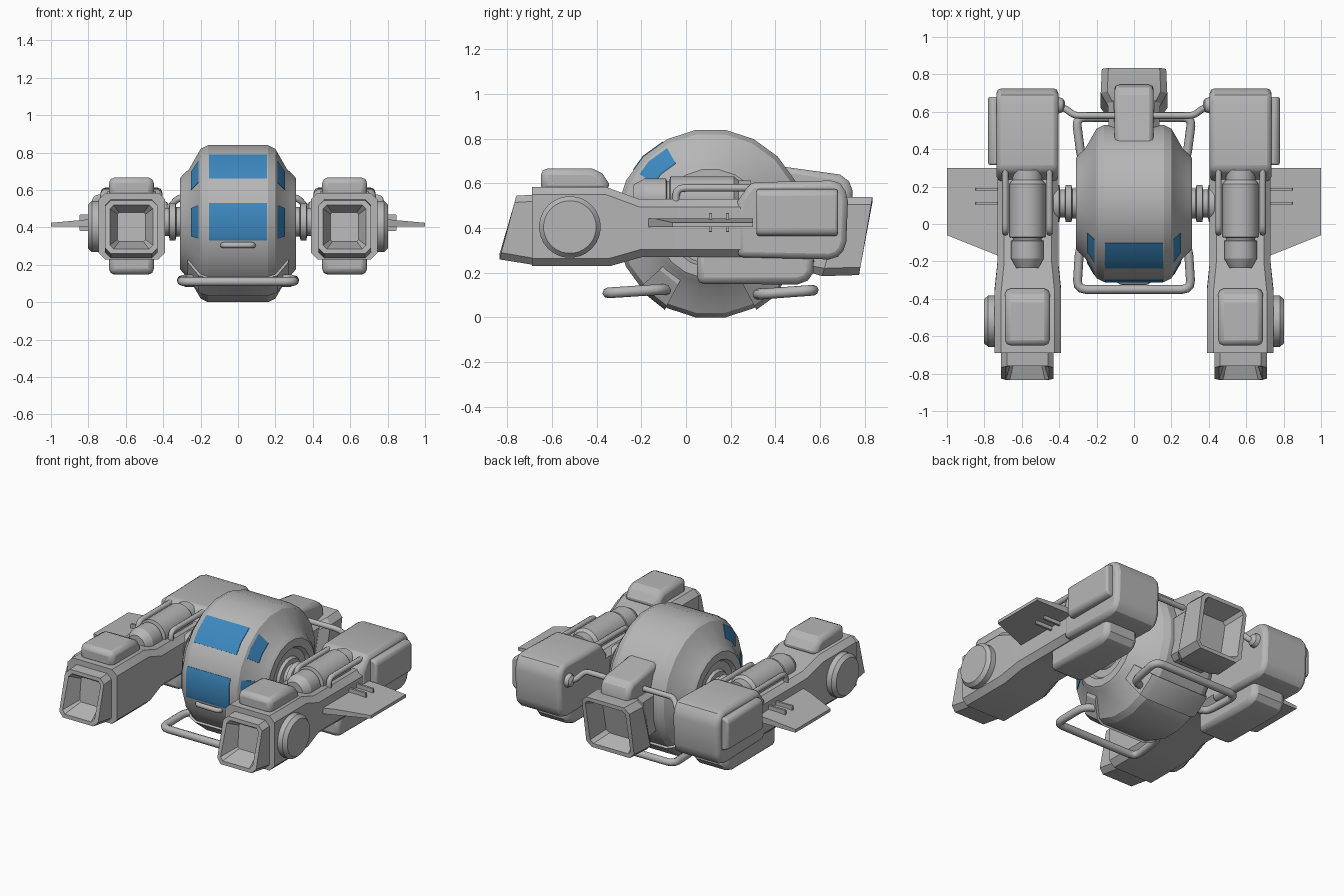
import bpy, bmesh, math
from mathutils import Vector

if "Cube" in bpy.data.objects:
    bpy.data.objects.remove(bpy.data.objects["Cube"])


def material(name, rgb):
    m = bpy.data.materials.new(name)
    m.diffuse_color = (*rgb, 1)
    m.use_nodes = True
    m.node_tree.nodes["Principled BSDF"].inputs["Base Color"].default_value = m.diffuse_color
    return m


GREY = material("hull grey", (0.47, 0.47, 0.47))
BLUE = material("window blue", (0.045, 0.245, 0.52))
CY, CZ = 0.11, 0.42      # cabin axis
NX = 0.57                # pod centre line


def finish(name, bm, mat=GREY, bevel=0, mirror=False, segs=2):
    bmesh.ops.recalc_face_normals(bm, faces=bm.faces)
    me = bpy.data.meshes.new(name)
    bm.to_mesh(me)
    bm.free()
    me.shade_smooth()
    me.set_sharp_from_angle(angle=math.radians(25))
    me.materials.append(mat)
    ob = bpy.data.objects.new(name, me)
    bpy.context.collection.objects.link(ob)
    if bevel:
        b = ob.modifiers.new("bevel", 'BEVEL')
        b.width, b.segments, b.limit_method = bevel, segs, 'ANGLE'
        b.angle_limit = math.radians(40)
    if mirror:
        ob.modifiers.new("mirror", 'MIRROR')
    return ob


def skin(rings, ring_closed=True, loop=False, caps=True):
    """Bridge rows of points into a mesh."""
    bm = bmesh.new()
    rows = [[bm.verts.new(p) for p in r] for r in rings]
    pairs = list(zip(rows, rows[1:])) + ([(rows[-1], rows[0])] if loop else [])
    n = len(rows[0])
    for a, b in pairs:
        for i in range(n if ring_closed else n - 1):
            j = (i + 1) % n
            bm.faces.new((a[i], a[j], b[j], b[i]))
    if caps:
        bm.faces.new(rows[0])
        bm.faces.new(rows[-1])
    return bm


def lathe(name, centre, axis, profile, n=24, mirror=True):
    """Turn (along, radius) points around the x or y axis."""
    rings = []
    for t, r in profile:
        ring = []
        for i in range(n):
            a = 2 * math.pi * (i + 0.5) / n
            u, v = r * math.cos(a), r * math.sin(a)
            ring.append(Vector(centre) + Vector((t, -u, v) if axis == 'X' else (u, t, v)))
        rings.append(ring)
    return finish(name, skin(rings), mirror=mirror)


def cabin_patch(name, outer, thick, a0, a1, mat=GREY, mirror=False):
    """Thin plate following the 20-sided cabin between two angles (0 = front)."""
    angles = [a0] + [a for a in range(9, 360, 18) if a0 < a < a1] + [a1]
    if a0 < -9 < a1:
        angles.insert(1, -9)
    loop = outer + [(x, r - thick) for x, r in reversed(outer)]
    rings = []
    for a in angles:
        k = math.cos(math.radians(9)) / math.cos(math.radians((a + 9) % 18 - 9))
        c, s = math.cos(math.radians(a)), math.sin(math.radians(a))
        rings.append([(x, CY - r * k * c, CZ + r * k * s) for x, r in loop])
    return finish(name, skin(rings), mat, mirror=mirror)


def loft(name, sections, bevel=0, mirror=True):
    """Chamfered rectangles: (y at bottom, y at top, x0, x1, z0, z1, chamfer)."""
    rings = []
    for yb, yt, x0, x1, z0, z1, c in sections:
        pts = [(x0 + c, z0), (x1 - c, z0), (x1, z0 + c), (x1, z1 - c),
               (x1 - c, z1), (x0 + c, z1), (x0, z1 - c), (x0, z0 + c)]
        rings.append([(x, yb + (yt - yb) * (z - z0) / (z1 - z0), z) for x, z in pts])
    return finish(name, skin(rings), bevel=bevel, mirror=mirror)


def prism(name, yz, x0, x1, bevel=0, mirror=True):
    """Side outline extruded across x."""
    return finish(name, skin([[(x, y, z) for y, z in yz] for x in (x0, x1)]),
                  bevel=bevel, mirror=mirror)


def tube(name, pts, r, fillet=0.04):
    """Round pipe along a path with rounded corners."""
    p = [Vector(q) for q in pts]
    path = [p[0]]
    for a, b, c in zip(p, p[1:], p[2:]):
        s = b + (a - b).normalized() * min(fillet, (a - b).length * 0.45)
        e = b + (c - b).normalized() * min(fillet, (c - b).length * 0.45)
        path += [s.lerp(b, t).lerp(b.lerp(e, t), t) for t in (0, 0.33, 0.67, 1)]
    path.append(p[-1])
    cu = bpy.data.curves.new(name, 'CURVE')
    cu.dimensions = '3D'
    cu.bevel_depth, cu.bevel_resolution, cu.use_fill_caps = r, 2, True
    sp = cu.splines.new('POLY')
    sp.points.add(len(path) - 1)
    for q, v in zip(sp.points, path):
        q.co = (*v, 1)
    cu.materials.append(GREY)
    ob = bpy.data.objects.new(name, cu)
    bpy.context.collection.objects.link(ob)


# Cabin: wide wheel-shaped body with stepped side caps
half = [(0.16, 0.425), (0.2, 0.405), (0.262, 0.295), (0.295, 0.265), (0.31, 0.245),
        (0.31, 0.195), (0.288, 0.18), (0.288, 0.13), (0.305, 0.12)]
lathe("cabin", (0, CY, CZ), 'X', [(-x, r) for x, r in reversed(half)] + half, 20, False)

# Windows: two rows of one centre pane and two side panes
for row, a0, a1 in (("upper", 35, 60), ("lower", -12, 15)):
    cabin_patch(row + "_window", [(-0.155, 0.429), (0.155, 0.429)], 0.008, a0, a1, BLUE)
    cabin_patch(row + "_side_window", [(0.211, 0.393), (0.252, 0.321)], 0.008, a0, a1, BLUE, True)

# Belly armour where the skids attach
for where, a0, a1 in (("front", -62, -42), ("rear", 222, 242)):
    cabin_patch(where + "_belly_plate",
                [(-0.27, 0.31), (-0.21, 0.418), (-0.16, 0.438), (0.16, 0.438), (0.21, 0.418), (0.27, 0.31)],
                0.04, a0, a1)

# Skids and front handle
tube("front_skid", [(-0.22, -0.08, 0.125), (-0.29, -0.12, 0.125), (-0.305, -0.35, 0.11),
                    (0.305, -0.35, 0.11), (0.29, -0.12, 0.125), (0.22, -0.08, 0.125)], 0.024, 0.05)
tube("rear_skid", [(-0.22, 0.32, 0.105), (-0.28, 0.34, 0.105), (-0.31, 0.57, 0.122),
                   (0.31, 0.57, 0.122), (0.28, 0.34, 0.105), (0.22, 0.32, 0.105)], 0.024, 0.05)
tube("front_handle", [(-0.08, -0.27, 0.305), (-0.08, -0.31, 0.305),
                      (0.08, -0.31, 0.305), (0.08, -0.27, 0.305)], 0.016, 0.02)

# Axles joining cabin to pods
lathe("axle", (0, CY, 0.43), 'X', [(0.27, 0.08), (0.33, 0.08), (0.335, 0.1), (0.365, 0.1),
                                   (0.37, 0.075), (0.395, 0.075), (0.4, 0.1), (0.43, 0.1)])

# Tail engine: neck, open nozzle and top housing
loft("tail_neck", [(0.4, 0.4, -0.13, 0.13, 0.24, 0.53, 0.03),
                   (0.66, 0.66, -0.14, 0.14, 0.22, 0.53, 0.03)], mirror=False)
loft("tail_nozzle", [(0.56, 0.64, -0.14, 0.14, 0.2, 0.52, 0.03),
                     (0.61, 0.71, -0.178, 0.178, 0.185, 0.54, 0.035),
                     (0.775, 0.835, -0.172, 0.172, 0.19, 0.54, 0.035),
                     (0.775, 0.835, -0.145, 0.145, 0.215, 0.515, 0.02),
                     (0.66, 0.71, -0.11, 0.11, 0.25, 0.48, 0.02)], mirror=False)
prism("tail_housing", [(0.4, 0.5), (0.4, 0.68), (0.69, 0.64), (0.73, 0.61), (0.745, 0.57), (0.745, 0.5)],
      -0.105, 0.105, 0.025, False)

# Pod bodies: front block tapering into a slimmer middle, then a rounded rear block
loft("pod_body", [(-0.69, -0.69, 0.39, 0.745, 0.23, 0.585, 0.035),
                  (-0.34, -0.36, 0.39, 0.745, 0.23, 0.585, 0.035),
                  (-0.2, -0.21, 0.405, 0.73, 0.27, 0.53, 0.035),
                  (0.35, 0.35, 0.405, 0.73, 0.27, 0.53, 0.035)])
prism("pod_rear", [(0.23, 0.27), (0.23, 0.52), (0.29, 0.605), (0.65, 0.613), (0.69, 0.6), (0.715, 0.565),
                   (0.725, 0.52), (0.718, 0.34), (0.705, 0.3), (0.68, 0.272), (0.64, 0.26)],
      0.405, 0.735, 0.025)
loft("pod_nozzle", [(-0.68, -0.68, 0.43, 0.71, 0.235, 0.55, 0.03),
                    (-0.835, -0.76, 0.43, 0.71, 0.26, 0.545, 0.03),
                    (-0.835, -0.76, 0.455, 0.685, 0.285, 0.52, 0.02),
                    (-0.71, -0.695, 0.495, 0.645, 0.325, 0.48, 0.01)])

# Pod add-ons: top hatch, belly tank, side disc, side panel
prism("top_hatch", [(-0.65, 0.56), (-0.65, 0.667), (-0.42, 0.667), (-0.375, 0.645), (-0.345, 0.6), (-0.345, 0.56)],
      0.45, 0.69, 0.03)
prism("belly_tank", [(0.05, 0.3), (0.05, 0.15), (0.5, 0.148), (0.545, 0.165), (0.57, 0.2), (0.57, 0.3)],
      0.45, 0.69, 0.03)
lathe("side_disc", (0, -0.52, 0.405), 'X',
      [(0.72, 0.138), (0.78, 0.138), (0.802, 0.118)], 28)
loft("side_panel", [(0.315, 0.315, 0.7, 0.78, 0.365, 0.575, 0.02),
                    (0.68, 0.68, 0.7, 0.78, 0.365, 0.575, 0.02)], 0.012)

# Cylinder on top of each pod, with a rail either side
lathe("actuator", (NX, 0, 0.535), 'Y',
      [(-0.235, 0.06), (-0.185, 0.088), (-0.09, 0.088), (-0.085, 0.075), (-0.075, 0.075),
       (-0.07, 0.097), (0.215, 0.097), (0.235, 0.08), (0.29, 0.08)])
for s, side in ((1, "right"), (-1, "left")):
    for x, edge in ((0.452, "inner"), (0.688, "outer")):
        tube(f"{side}_{edge}_rail", [(s * x, -0.045, 0.5), (s * x, -0.045, 0.58), (s * x, 0.3, 0.58)], 0.017)
    tube(side + "_fuel_pipe", [(s * 0.42, 0.635, 0.5), (s * 0.37, 0.62, 0.5), (s * 0.32, 0.58, 0.56),
                               (s * 0.08, 0.58, 0.56)], 0.018, 0.03)
lathe("pipe_joint", (0, 0.635, 0.5), 'X',
      [(0.37, 0.02), (0.38, 0.036), (0.4, 0.044), (0.42, 0.044)], 14)

# Wings: outline thinning towards the tip
outline = [(0.7, 0.3), (0.8, 0.3), (1.0, 0.3), (1.0, -0.06), (0.8, -0.14), (0.7, -0.18)]
bottom = [(x, y, 0.405) for x, y in outline]
top = [(x, y, 0.425 if x > 0.9 else 0.443) for x, y in outline]
finish("wing", skin([bottom, top]), mirror=True)

# Small bars above and below each wing
for y in (0.11, 0.185):
    for z0, z1 in ((0.435, 0.468), (0.382, 0.412)):
        loft("wing_bar", [(y - 0.007, y - 0.007, 0.72, 0.848, z0, z1, 0.003),
                          (y + 0.007, y + 0.007, 0.72, 0.848, z0, z1, 0.003)])
